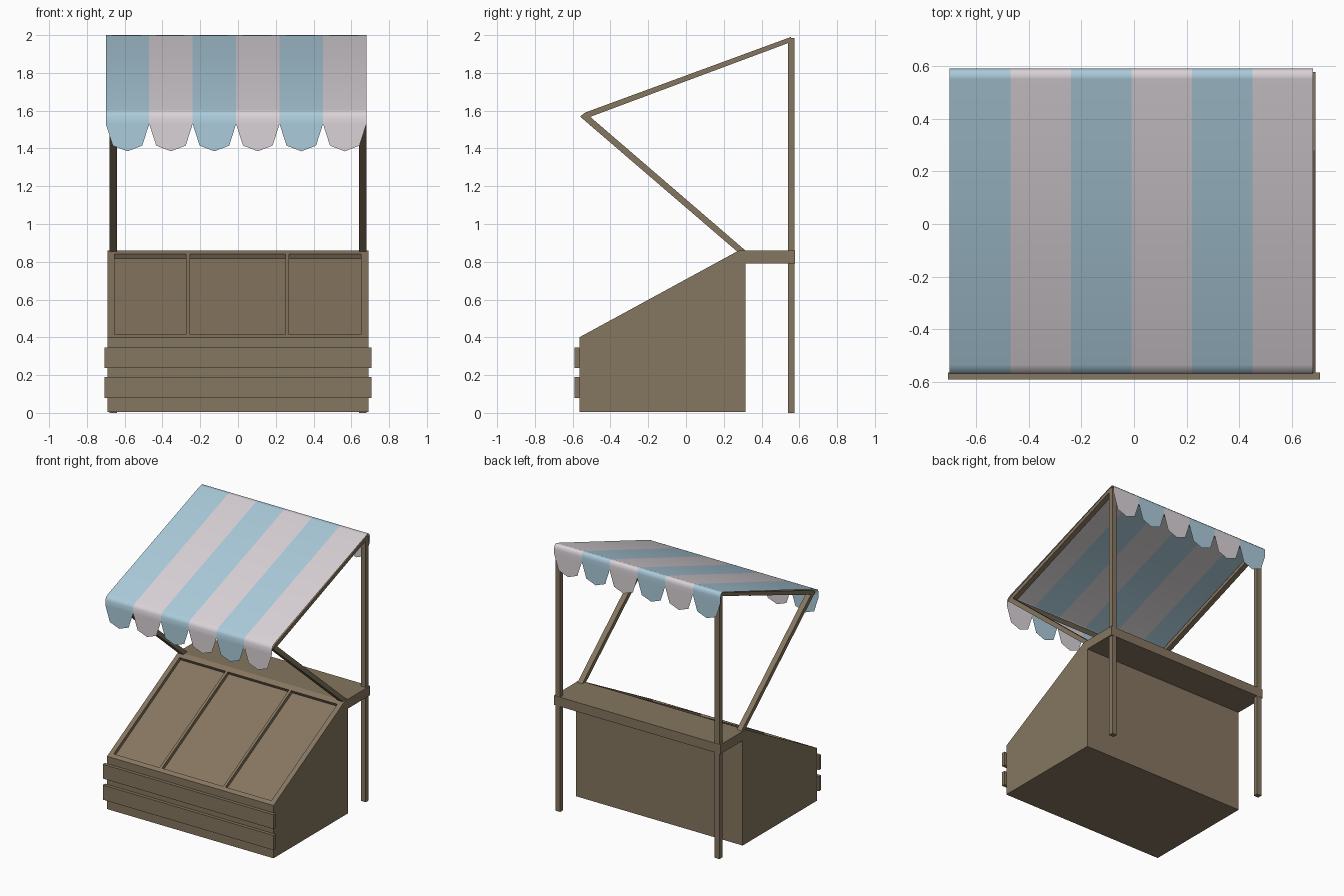
import bpy, bmesh
from mathutils import Vector

if "Cube" in bpy.data.objects:
    bpy.data.objects.remove(bpy.data.objects["Cube"])


def material(name, col):
    m = bpy.data.materials.new(name)
    m.diffuse_color = (*col, 1)
    m.use_nodes = True
    m.node_tree.nodes["Principled BSDF"].inputs["Base Color"].default_value = m.diffuse_color
    return m


WOOD = material("brown wood", (0.235, 0.18, 0.115))
BLUE = material("pale blue cloth", (0.41, 0.60, 0.71))
PALE = material("pinkish white cloth", (0.70, 0.65, 0.68))


def finish(name, bm, mats, normals=True):
    if normals:
        bmesh.ops.recalc_face_normals(bm, faces=bm.faces)
    me = bpy.data.meshes.new(name)
    bm.to_mesh(me)
    bm.free()
    for m in mats:
        me.materials.append(m)
    ob = bpy.data.objects.new(name, me)
    bpy.context.collection.objects.link(ob)
    return ob


def prism(name, profile, x0, x1):
    """Extrude a (y, z) profile along x."""
    bm = bmesh.new()
    a = [bm.verts.new((x0, y, z)) for y, z in profile]
    b = [bm.verts.new((x1, y, z)) for y, z in profile]
    n = len(a)
    bm.faces.new(a)
    bm.faces.new(b[::-1])
    for i in range(n):
        j = (i + 1) % n
        bm.faces.new((a[i], a[j], b[j], b[i]))
    return finish(name, bm, [WOOD])


def rect(y0, y1, z0, z1):
    return [(y0, z0), (y1, z0), (y1, z1), (y0, z1)]


# Stall body: side profile, with the sloped display split into a grid
W = 0.69
low, high = Vector((0, -0.565, 0.40)), Vector((0, 0.28, 0.86))
profile = [(high.y, high.z), (0.577, 0.86), (0.577, 0.79), (0.315, 0.79),
           (0.315, 0.005), (-0.565, 0.005), (low.y, low.z)]
xs = [-W, -0.655, -0.275, -0.255, 0.252, 0.271, 0.652, W]
ts = [0, 0.035, 0.957, 1]
bm = bmesh.new()
grid = [[bm.verts.new(low.lerp(high, t) + Vector((x, 0, 0))) for x in xs] for t in ts]
panels = []
for r in range(3):
    for c in range(7):
        f = bm.faces.new((grid[r][c], grid[r][c + 1], grid[r + 1][c + 1], grid[r + 1][c]))
        if r == 1 and c % 2 == 1:
            panels.append(f)
ends = []
for k in (0, -1):
    ends.append([grid[3][k]] + [bm.verts.new((xs[k], y, z)) for y, z in profile[1:-1]] + [grid[0][k]])
for i in range(1, 5):
    bm.faces.new((ends[0][i], ends[1][i], ends[1][i + 1], ends[0][i + 1]))
bm.faces.new(grid[3] + [ends[1][1], ends[0][1]])
bm.faces.new(grid[0][::-1] + [ends[0][5], ends[1][5]])
for k, e in zip((0, -1), ends):
    bm.faces.new(e + [grid[1][k], grid[2][k]])
bmesh.ops.recalc_face_normals(bm, faces=bm.faces)
# Sunken display panels
inward = Vector((0, 0.46, -0.845)).normalized() * 0.025
for f in panels:
    rim = list(f.verts)
    floor = [bm.verts.new(v.co + inward) for v in rim]
    bm.faces.remove(f)
    bm.faces.new(floor)
    for i in range(4):
        j = (i + 1) % 4
        bm.faces.new((rim[i], rim[j], floor[j], floor[i]))
finish("stall_body", bm, [WOOD])

# Front planks
prism("lower_front_plank", rect(-0.59, -0.564, 0.08, 0.19), -0.707, 0.707)
prism("upper_front_plank", rect(-0.59, -0.564, 0.238, 0.345), -0.707, 0.707)

# Canopy frame, both sides
for side, x0, x1 in (("left", -0.68, -0.64), ("right", 0.64, 0.68)):
    prism(side + "_post", rect(0.54, 0.575, 0, 1.985), x0, x1)
    prism(side + "_roof_beam", [(-0.56, 1.57), (-0.534, 1.59), (0.555, 1.99),
                                (0.555, 1.963), (-0.508, 1.567)], x0, x1)
    prism(side + "_brace", [(-0.56, 1.568), (-0.508, 1.568), (0.32, 0.855), (0.27, 0.855)], x0, x1)
prism("front_cross_bar", [(-0.56, 1.57), (-0.535, 1.588), (-0.508, 1.57), (-0.535, 1.548)], -0.65, 0.65)
prism("back_cross_bar", rect(0.542, 0.573, 1.945, 1.98), -0.65, 0.65)

# Striped cloth awning with scalloped edges front and back
path = [(-0.57, 1.53), (-0.57, 1.57), (-0.56, 1.59), (-0.535, 1.604), (0.55, 1.996),
        (0.575, 2.0), (0.587, 1.988), (0.59, 1.965), (0.59, 1.93)]
bm = bmesh.new()
X0, SW, N = -0.70, 0.23, 6
rows = [[bm.verts.new((X0 + SW * i, y, z)) for i in range(N + 1)] for y, z in path]
scallop = [(0.16, 0.115), (0.5, 0.145), (0.84, 0.115)]
for i in range(N):
    faces = [bm.faces.new((a[i], a[i + 1], b[i + 1], b[i])) for a, b in zip(rows, rows[1:])]
    for row in (rows[0], rows[-1]):
        tips = [bm.verts.new(row[i].co + Vector((SW * u, 0, -d))) for u, d in scallop]
        loop = [row[i]] + tips + [row[i + 1]]
        faces.append(bm.faces.new(loop if row is rows[0] else loop[::-1]))
    for f in faces:
        f.material_index = i % 2
        f.smooth = True
finish("striped_awning", bm, [BLUE, PALE], normals=False)
